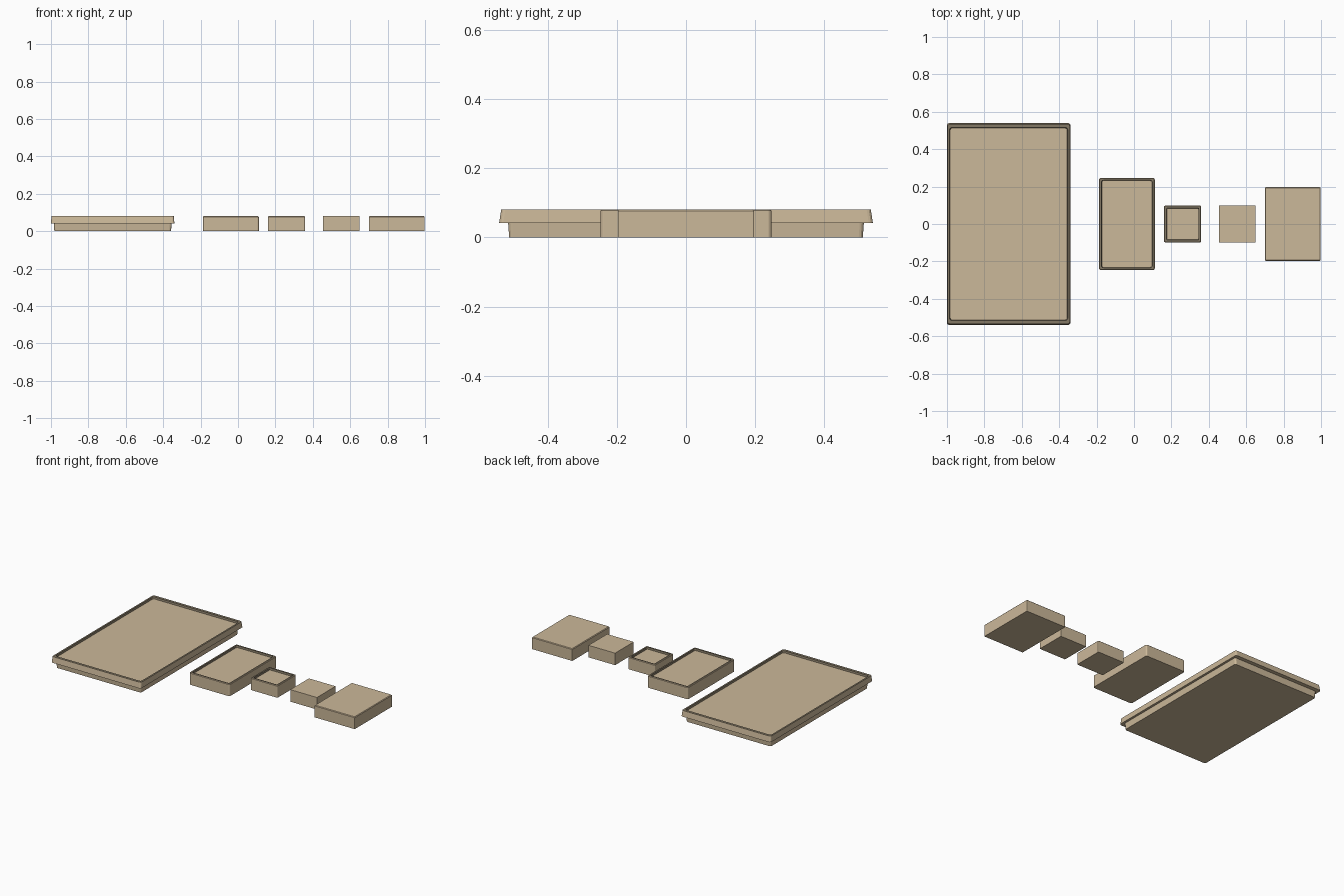
import bpy, bmesh, math

if "Cube" in bpy.data.objects:
    bpy.data.objects.remove(bpy.data.objects["Cube"])


def material(name, color):
    m = bpy.data.materials.new(name)
    m.diffuse_color = color
    m.use_nodes = True
    m.node_tree.nodes["Principled BSDF"].inputs["Base Color"].default_value = m.diffuse_color
    return m


tan = material("tan", (0.60, 0.48, 0.32, 1))
dark = material("dark_rim", (0.23, 0.19, 0.13, 1))
H = 0.08


def ring(bm, cx, hx, hy, z, r, n):
    """One rounded-rectangle loop of vertices."""
    verts = []
    for k, (sx, sy) in enumerate(((1, 1), (-1, 1), (-1, -1), (1, -1))):
        for i in range(n + 1):
            a = math.pi / 2 * (k + i / n)
            verts.append(bm.verts.new((cx + sx * (hx - r) + r * math.cos(a),
                                       sy * (hy - r) + r * math.sin(a), z)))
    return verts


def loft(name, cx, levels, r, n=3, rim_step=None):
    """Stack loops (half x, half y, z) into a closed solid."""
    bm = bmesh.new()
    rings = [ring(bm, cx, hx, hy, z, r, n) for hx, hy, z in levels]
    for s, (a, b) in enumerate(zip(rings, rings[1:])):
        for i in range(len(a)):
            j = (i + 1) % len(a)
            f = bm.faces.new((a[i], a[j], b[j], b[i]))
            if rim_step is not None and s >= rim_step:
                f.material_index = 1
    bm.faces.new(rings[0][::-1])
    bm.faces.new(rings[-1])
    bmesh.ops.recalc_face_normals(bm, faces=bm.faces)
    me = bpy.data.meshes.new(name)
    bm.to_mesh(me)
    bm.free()
    me.materials.append(tan)
    me.materials.append(dark)
    ob = bpy.data.objects.new(name, me)
    bpy.context.collection.objects.link(ob)
    return ob


# Large tray: body, overhanging lip, shallow recessed panel
loft("large_tray", -0.67, [
    (0.312, 0.511, 0), (0.315, 0.514, 0.042),
    (0.330, 0.540, 0.042), (0.327, 0.534, H),
    (0.316, 0.516, H), (0.313, 0.513, H - 0.012)], 0.012, rim_step=3)

# Medium and small trays with a thin rim
for name, cx, hx, hy, r in (("medium_tray", -0.038, 0.149, 0.247, 0.010),
                            ("small_tray", 0.260, 0.099, 0.098, 0.005)):
    loft(name, cx, [
        (hx, hy, 0), (hx, hy, H - 0.003),
        (hx - 0.003, hy - 0.003, H), (hx - 0.013, hy - 0.013, H),
        (hx - 0.015, hy - 0.015, H - 0.012)], r, rim_step=2)

# Plain blocks
loft("small_block", 0.552, [(0.098, 0.098, 0), (0.098, 0.098, H)], 0.001, n=1)
loft("medium_block", 0.849, [(0.149, 0.197, 0), (0.149, 0.197, H - 0.004),
                             (0.145, 0.193, H)], 0.004, n=2)
